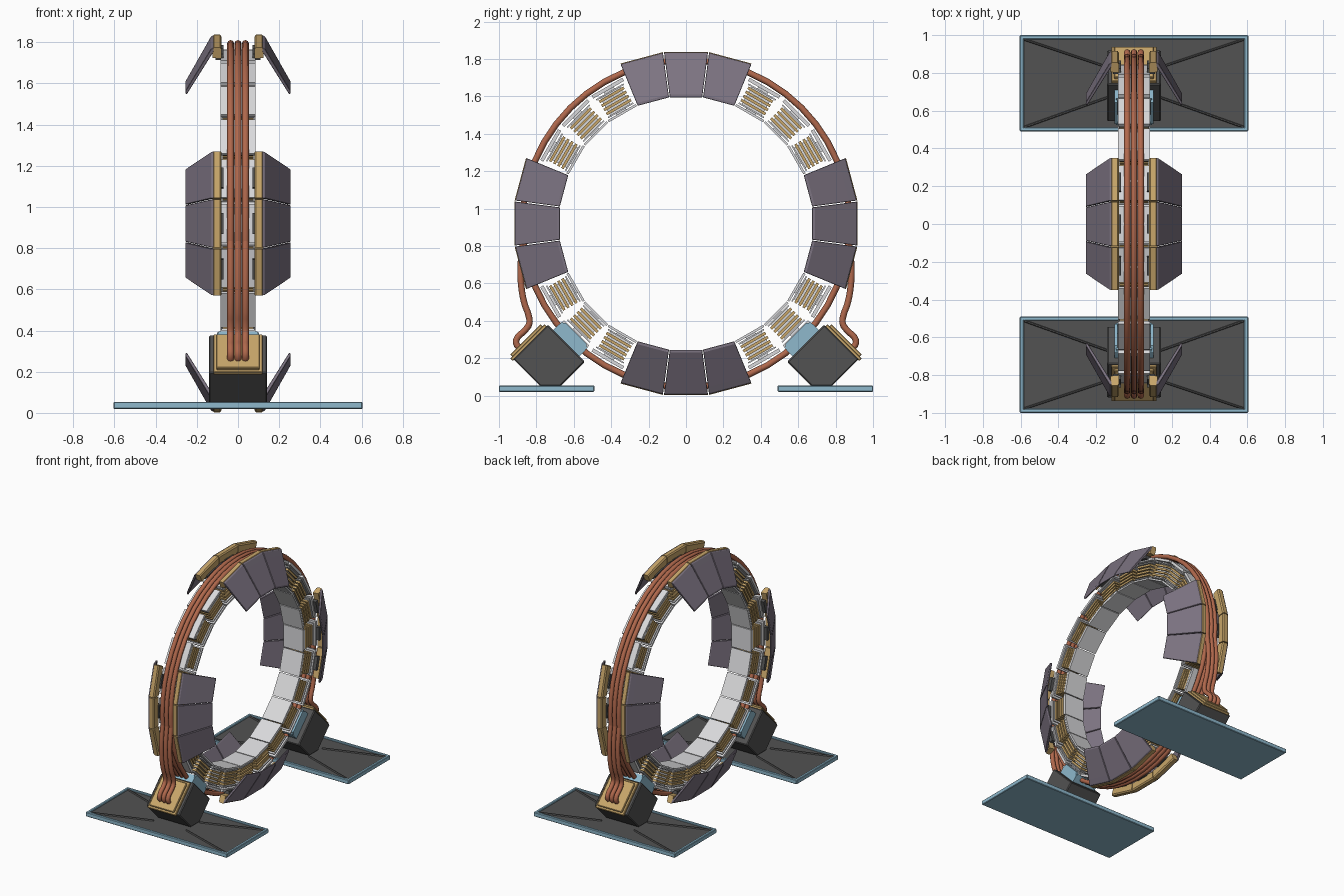
import bpy, bmesh, math
from mathutils import Vector

if "Cube" in bpy.data.objects:
    bpy.data.objects.remove(bpy.data.objects["Cube"])

CZ = 0.92                      # ring centre height
STEP = math.radians(15)        # 24 ring segments


def srgb(r, g, b):
    f = lambda c: c / 12.92 if c <= 0.04045 else ((c + 0.055) / 1.055) ** 2.4
    return tuple(f(v / 255) for v in (r, g, b)) + (1,)


def material(name, *rgb):
    m = bpy.data.materials.new(name)
    m.diffuse_color = srgb(*rgb)
    m.use_nodes = True
    m.node_tree.nodes["Principled BSDF"].inputs["Base Color"].default_value = m.diffuse_color
    return m


PURPLE = material("purple_grey", 124, 115, 129)
GOLD = material("brass", 200, 166, 106)
COPPER = material("copper", 176, 104, 76)
WHITE = material("light_grey", 218, 218, 220)
BLUE = material("pale_blue", 142, 184, 204)
DARK = material("dark_grey", 82, 82, 82)


def at(x, r, t, a, s=1):
    """Point from ring coordinates: x, radius, tangential offset, angle."""
    return Vector((x, s * (r * math.cos(a) - t * math.sin(a)),
                   CZ + r * math.sin(a) + t * math.cos(a)))


def loft(bm, p, q):
    """Solid between two matching outlines."""
    A = [bm.verts.new(v) for v in p]
    B = [bm.verts.new(v) for v in q]
    n = len(A)
    bm.faces.new(A)
    bm.faces.new(B[::-1])
    for i in range(n):
        bm.faces.new((A[i], B[i], B[(i + 1) % n], A[(i + 1) % n]))


def wedge(bm, prof, a, half, s=1):
    """Profile of (x, r) filling one wedge-shaped ring segment."""
    k = math.tan(half)
    loft(bm, [at(s * x, r, -r * k, a) for x, r in prof],
         [at(s * x, r, r * k, a) for x, r in prof])


def slab(bm, poly, x0, x1, a, s=1):
    """Outline of (r, t) extruded along x."""
    loft(bm, [at(x0, r, t, a, s) for r, t in poly], [at(x1, r, t, a, s) for r, t in poly])


def rect(r0, r1, h, h2=None):
    h2 = h if h2 is None else h2
    return [(r0, -h), (r1, -h2), (r1, h2), (r0, h)]


def box(bm, x0, x1, y0, y1, z0, z1):
    c = [(x0, y0), (x1, y0), (x1, y1), (x0, y1)]
    loft(bm, [Vector((x, y, z0)) for x, y in c], [Vector((x, y, z1)) for x, y in c])


def finish(name, bm, mat, bevel=0):
    bmesh.ops.recalc_face_normals(bm, faces=bm.faces)
    me = bpy.data.meshes.new(name)
    bm.to_mesh(me)
    bm.free()
    me.materials.append(mat)
    ob = bpy.data.objects.new(name, me)
    bpy.context.collection.objects.link(ob)
    if bevel:
        m = ob.modifiers.new("bevel", 'BEVEL')
        m.width, m.segments = bevel, 1
    return ob


# --- Coil spools around the whole ring
bobbins, windings = bmesh.new(), bmesh.new()
for i in range(24):
    a = i * STEP
    slab(bobbins, rect(0.675, 0.688, 0.086), -0.085, 0.085, a)
    slab(bobbins, rect(0.695, 0.703, 0.078), -0.08, 0.08, a)
    slab(bobbins, rect(0.703, 0.81, 0.062), -0.06, 0.06, a)
    slab(bobbins, rect(0.808, 0.816, 0.085), -0.08, 0.08, a)
    slab(bobbins, rect(0.826, 0.845, 0.095), -0.085, 0.085, a)
    slab(bobbins, rect(0.686, 0.83, 0.03), -0.05, 0.05, a)
    for j in range(4):
        r = 0.712 + j * 0.025
        slab(windings, rect(r, r + 0.015, 0.076), -0.076, 0.076, a)
finish("coil_bobbins", bobbins, WHITE)
finish("coil_windings", windings, GOLD)

# --- Armour: four groups of three flared panels on both sides
PANEL = [(0.118, 0.914), (0.13, 0.91), (0.15, 0.875), (0.255, 0.69),
         (0.255, 0.675), (0.247, 0.675), (0.14, 0.858), (0.118, 0.895)]
RAIL = [(0.08, 0.907), (0.087, 0.917), (0.117, 0.917), (0.124, 0.907),
        (0.124, 0.862), (0.08, 0.858)]
panels, rails, brackets = bmesh.new(), bmesh.new(), bmesh.new()
for g in range(4):
    for k in (-1, 0, 1):
        a = (g * 6 + k) * STEP
        for s in (1, -1):
            wedge(panels, PANEL, a, STEP / 2 * 0.975, s)
            wedge(rails, RAIL, a, STEP / 2 * 0.97, s)
            slab(brackets, rect(0.835, 0.866, 0.05), s * 0.07, s * 0.11, a)
finish("armour_panels", panels, PURPLE, 0.002)
finish("armour_rails", rails, GOLD)
finish("armour_brackets", brackets, DARK)


# --- Copper cables
def cable(name, pts, cyclic):
    cu = bpy.data.curves.new(name, 'CURVE')
    cu.dimensions = '3D'
    cu.bevel_depth, cu.bevel_resolution = 0.017, 2
    cu.use_fill_caps = True
    if cyclic:
        sp = cu.splines.new('POLY')
        sp.points.add(len(pts) - 1)
        for p, c in zip(sp.points, pts):
            p.co = (*c, 1)
        sp.use_cyclic_u = True
    else:
        sp = cu.splines.new('BEZIER')
        sp.resolution_u = 4
        sp.bezier_points.add(len(pts) - 1)
        for p, c in zip(sp.bezier_points, pts):
            p.co = c
            p.handle_left_type = p.handle_right_type = 'AUTO'
    for sp in cu.splines:
        sp.use_smooth = True
    cu.materials.append(COPPER)
    bpy.context.collection.objects.link(bpy.data.objects.new(name, cu))


FEED = [(0.866, 0.85), (0.884, 0.70), (0.88, 0.58), (0.863, 0.49), (0.842, 0.43),
        (0.838, 0.385), (0.865, 0.345), (0.9, 0.312), (0.908, 0.28), (0.88, 0.245)]
for x in (-0.036, 0, 0.036):
    cable("ring_cable", [at(x, 0.874, 0, i * STEP / 2) for i in range(48)], True)
    for s in (1, -1):
        cable("feed_cable", [Vector((x, s * y, z)) for y, z in FEED], False)

# --- Feet: base plates, tilted housings, cover plates and saddles
A = math.radians(-45)
for s, side in ((-1, "front"), (1, "back")):
    # blue base tray with raised rim
    bm = bmesh.new()
    Y0, Y1, X, W = 0.49, 1.0, 0.605, 0.022
    y = lambda v: s * v
    box(bm, -X, X, y(Y0), y(Y1), 0.02, 0.036)
    box(bm, -X, X, y(Y0), y(Y0 + W), 0.022, 0.054)
    box(bm, -X, X, y(Y1 - W), y(Y1), 0.022, 0.054)
    for q in (1, -1):
        box(bm, q * X, q * (X - W), y(Y0), y(Y1), 0.022, 0.054)
    finish(side + "_base_tray", bm, BLUE, 0.004)

    # dark tread with diagonal ribs
    bm = bmesh.new()
    box(bm, -X + W, X - W, y(Y0 + W), y(Y1 - W), 0.03, 0.044)
    for q in (1, -1):
        for yo, yi in ((Y0 + W, 0.67), (Y1 - W, 0.83)):
            p, e = Vector((q * (X - W), y(yo), 0.04)), Vector((q * 0.14, y(yi), 0.04))
            n = (e - p).cross(Vector((0, 0, 1))).normalized() * 0.008
            up = Vector((0, 0, 0.013))
            loft(bm, [p - n, p + n, p + n * 0.4 + up, p - n * 0.4 + up],
                 [e - n, e + n, e + n * 0.4 + up, e - n * 0.4 + up])
    finish(side + "_base_tread", bm, DARK)

    # housing block turned 45 degrees, with its lower corner cut flat
    bm = bmesh.new()
    slab(bm, [(0.905, 0.14), (1.165, 0.14), (1.165, -0.065), (1.09, -0.14), (0.905, -0.14)],
         -0.142, 0.142, A, s)
    finish(side + "_housing", bm, DARK, 0.006)

    # brass cover on the outward face, stepped
    bm = bmesh.new()
    slab(bm, [(0.915, 0.135), (1.175, 0.135), (1.175, 0.155), (0.915, 0.155)], -0.12, 0.12, A, s)
    slab(bm, [(0.93, 0.15), (1.16, 0.15), (1.16, 0.17), (0.93, 0.17)], -0.105, 0.105, A, s)
    finish(side + "_housing_cover", bm, GOLD, 0.004)

    # blue saddle frame holding the ring
    bm = bmesh.new()
    for q in (1, -1):
        slab(bm, [(0.91, -0.1), (0.86, -0.1), (0.83, -0.08), (0.83, 0.08), (0.86, 0.1), (0.91, 0.1)],
             q * 0.087, q * 0.102, A, s)
        slab(bm, [(0.84, q * 0.098), (0.91, q * 0.098), (0.91, q * 0.086), (0.84, q * 0.086)],
             -0.095, 0.095, A, s)
    finish(side + "_saddle", bm, BLUE)
